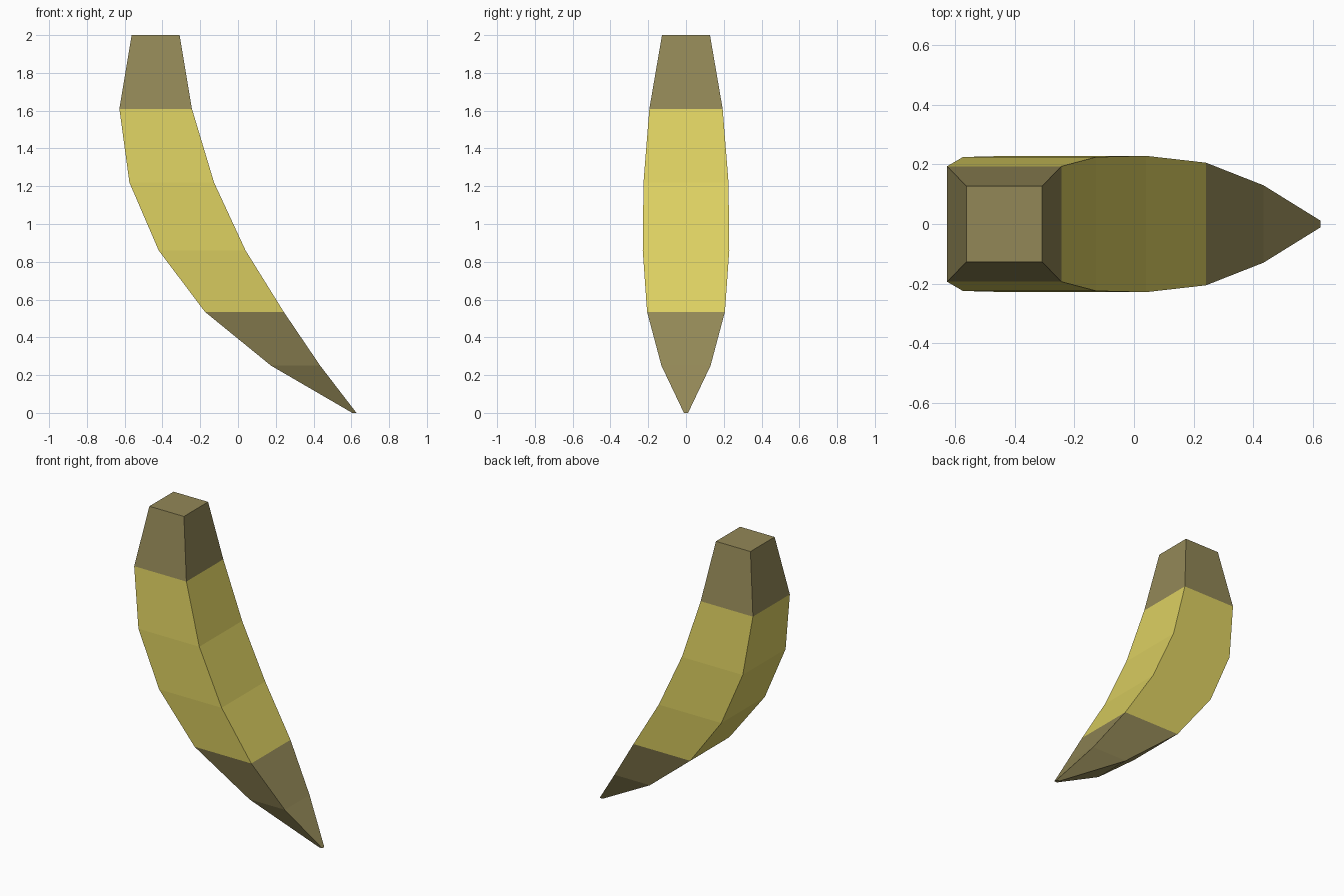
import bpy
import bmesh

cube = bpy.data.objects.get("Cube")
if cube:
    bpy.data.objects.remove(cube, do_unlink=True)


def make_material(name, color):
    mat = bpy.data.materials.new(name)
    mat.use_nodes = True
    mat.diffuse_color = color
    mat.node_tree.nodes["Principled BSDF"].inputs["Base Color"].default_value = color
    return mat


peel_yellow = make_material("peel yellow", (0.72, 0.63, 0.12, 1))
stem_brown = make_material("stem brown", (0.29, 0.245, 0.095, 1))

# Square sections from tip to stem: height, left edge, right edge, half depth
SECTIONS = [
    (0.0, 0.605, 0.627, 0.011),
    (0.25, 0.175, 0.435, 0.13),
    (0.535, -0.175, 0.242, 0.206),
    (0.86, -0.42, 0.04, 0.229),
    (1.22, -0.575, -0.127, 0.225),
    (1.61, -0.628, -0.244, 0.194),
    (2.0, -0.563, -0.309, 0.127),
]

# Banana body: loft the sections and cap both ends
bm = bmesh.new()
rings = [
    [bm.verts.new(p) for p in ((x0, -d, z), (x1, -d, z), (x1, d, z), (x0, d, z))]
    for z, x0, x1, d in SECTIONS
]
for low, high in zip(rings, rings[1:]):
    for i in range(4):
        j = (i + 1) % 4
        bm.faces.new((low[i], low[j], high[j], high[i]))
bm.faces.new(rings[0][::-1])
bm.faces.new(rings[-1])

# Brown tip and stem, yellow peel between
for face in bm.faces:
    height = face.calc_center_median().z
    face.material_index = 0 if 0.535 < height < 1.61 else 1

mesh = bpy.data.meshes.new("banana")
bm.to_mesh(mesh)
bm.free()
mesh.materials.append(peel_yellow)
mesh.materials.append(stem_brown)
banana = bpy.data.objects.new("banana", mesh)
bpy.context.collection.objects.link(banana)
